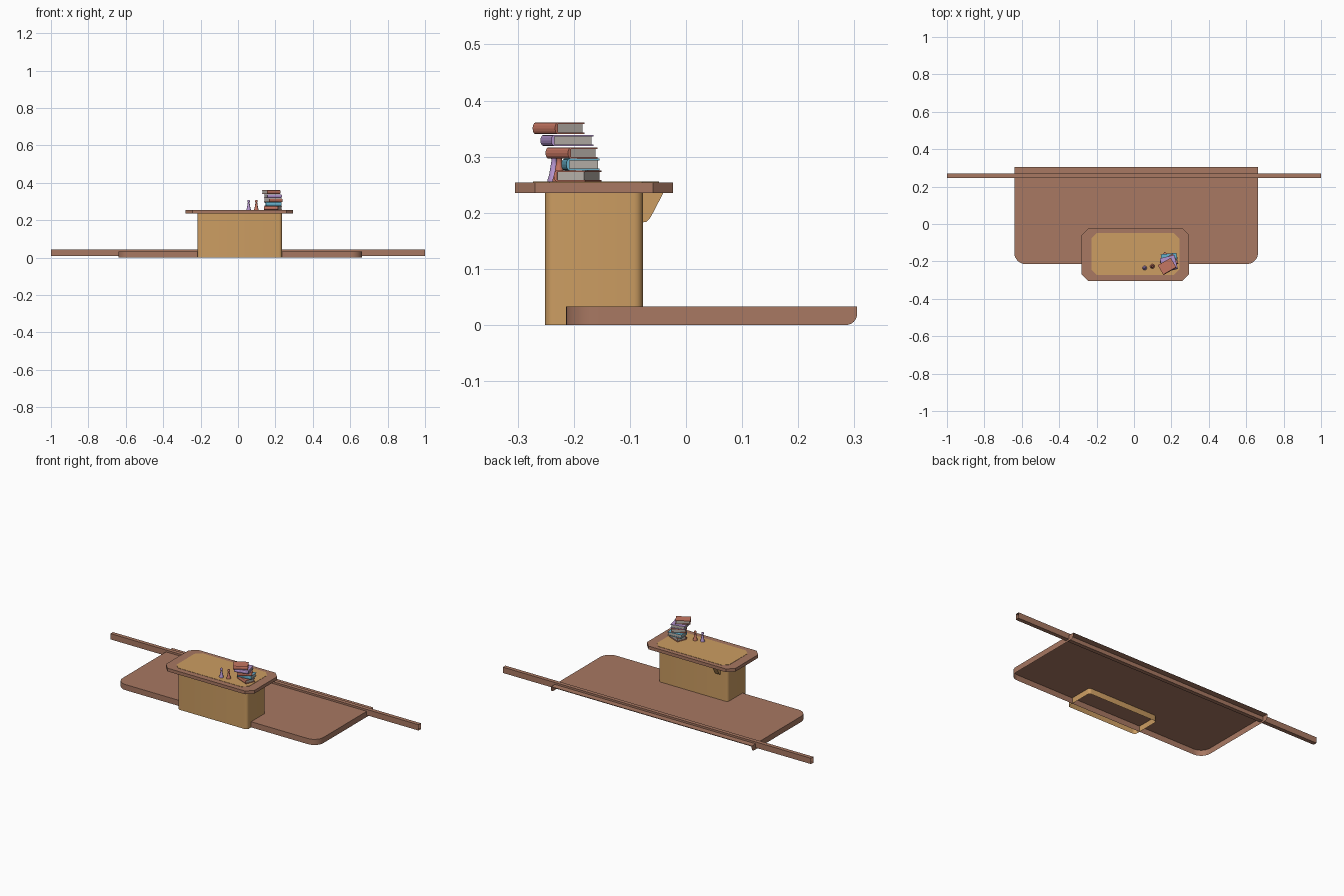
import bpy, bmesh, math
from mathutils import Matrix, Vector

cube = bpy.data.objects.get("Cube")
if cube:
    bpy.data.objects.remove(cube, do_unlink=True)


def make_material(name, *rgb):
    """Flat material from 0-255 display values."""
    lin = [((c / 255 + 0.055) / 1.055) ** 2.4 for c in rgb] + [1]
    m = bpy.data.materials.new(name)
    m.use_nodes = True
    m.diffuse_color = lin
    m.node_tree.nodes["Principled BSDF"].inputs["Base Color"].default_value = lin
    return m


brown = make_material("brown wood", 168, 120, 98)
tan = make_material("tan wood", 204, 157, 98)
salmon = make_material("salmon cover", 197, 118, 98)
blue = make_material("blue cover", 104, 178, 204)
lavender = make_material("lavender cover", 182, 150, 208)
paper = make_material("paper", 182, 176, 168)


def finish(name, bm, *mats, smooth=False, normals=True):
    if normals:
        bmesh.ops.recalc_face_normals(bm, faces=bm.faces)
    me = bpy.data.meshes.new(name)
    bm.to_mesh(me)
    bm.free()
    ob = bpy.data.objects.new(name, me)
    bpy.context.collection.objects.link(ob)
    for m in mats:
        me.materials.append(m)
    if smooth:
        bpy.context.view_layer.objects.active = ob
        ob.select_set(True)
        bpy.ops.object.shade_smooth_by_angle(angle=math.radians(40))
        ob.select_set(False)
    return ob


def arc(cx, cy, r, start, end, n=6):
    """Points on an arc, angles in degrees."""
    angles = [math.radians(start + (end - start) * i / n) for i in range(n + 1)]
    return [(cx + r * math.cos(a), cy + r * math.sin(a)) for a in angles]


def rounded_rect(x0, x1, y0, y1, r, n):
    return (arc(x1 - r, y1 - r, r, 0, 90, n) + arc(x0 + r, y1 - r, r, 90, 180, n)
            + arc(x0 + r, y0 + r, r, 180, 270, n) + arc(x1 - r, y0 + r, r, 270, 360, n))


def face(bm, pts):
    return bm.faces.new([bm.verts.new(p) for p in pts])


def prism(bm, outline, z0, z1, bottom=True, top=True):
    """Extruded outline; returns the top face if there is one."""
    lo = [bm.verts.new((x, y, z0)) for x, y in outline]
    hi = [bm.verts.new((x, y, z1)) for x, y in outline]
    for i in range(len(lo)):
        j = (i + 1) % len(lo)
        bm.faces.new((lo[i], lo[j], hi[j], hi[i]))
    if bottom:
        bm.faces.new(lo[::-1])
    return bm.faces.new(hi) if top else None


# Platform: a shell open below and behind, rounded at the front corners
X0, X1, FRONT, BACK, TOP, R = -0.64, 0.663, -0.214, 0.305, 0.033, 0.06
bm = bmesh.new()
path = arc(X0 + R, FRONT + R, R, 180, 270, 8) + arc(X1 - R, FRONT + R, R, 270, 360, 8)
face(bm, [(x, y, TOP) for x, y in path] + [(X1, BACK, TOP), (X0, BACK, TOP)])
for (ax, ay), (bx, by) in zip(path, path[1:]):
    face(bm, [(ax, ay, 0), (bx, by, 0), (bx, by, TOP), (ax, ay, TOP)])
side = [(FRONT + R, TOP), (FRONT + R, 0)] + arc(BACK - 0.02, 0.02, 0.02, 270, 360) + [(BACK, TOP)]
for x in (X0, X1):
    pts = [(x, y, z) for y, z in side]
    face(bm, pts if x == X1 else pts[::-1])
bmesh.ops.remove_doubles(bm, verts=bm.verts, dist=0.0001)
finish("platform", bm, brown, smooth=True, normals=False)

# Long rail across the back: a tube with open ends
bm = bmesh.new()
section = [(0.246, 0.01), (0.269, 0.01), (0.269, 0.044), (0.246, 0.044)]
for (ya, za), (yb, zb) in zip(section, section[1:] + section[:1]):
    face(bm, [(-1, ya, za), (-1, yb, zb), (1, yb, zb), (1, ya, za)])
bmesh.ops.remove_doubles(bm, verts=bm.verts, dist=0.0001)
finish("back_rail", bm, brown)

# Desk pedestal, open below
bm = bmesh.new()
prism(bm, rounded_rect(-0.217, 0.235, -0.251, -0.077, 0.016, 4), 0, 0.237, False, False)
finish("desk_pedestal", bm, tan, smooth=True)

# Desk top with clipped corners and an inlaid panel
bm = bmesh.new()
prism(bm, rounded_rect(-0.28, 0.295, -0.305, -0.023, 0.036, 1), 0.235, 0.254)
finish("desk_top", bm, brown)
bm = bmesh.new()
prism(bm, rounded_rect(-0.228, 0.243, -0.273, -0.048, 0.03, 1), 0.252, 0.2555)
finish("desk_inlay", bm, tan)

# Small bracket under the back of the desk top
bm = bmesh.new()
prism(bm, [(-0.077, 0.236), (-0.077, 0.183), (-0.07, 0.184), (-0.063, 0.192), (-0.04, 0.236)],
      -0.17, -0.14)
for v in bm.verts:
    v.co = Vector((v.co.z, v.co.x, v.co.y))
finish("desk_bracket", bm, tan)


def book(name, cover, x, y, z, w, d, h, angle):
    """Closed book, with a rounded spine towards the front."""
    t, bulge = 0.003, 0.006
    bm = bmesh.new()
    outer = [(d / 2, 0), (d / 2, h), (-d / 2 + bulge, h)]
    outer += [(-d / 2 + bulge - bulge * math.sin(a), h / 2 + h / 2 * math.cos(a))
              for a in [math.pi * i / 6 for i in range(1, 6)]]
    outer += [(-d / 2 + bulge, 0)]
    # C-shaped cover section: outer line, then back along the inside
    inner = [(d / 2, t), (-d / 2 + bulge, t), (-d / 2 + bulge, h - t), (d / 2, h - t)]
    section = outer[1:] + [outer[0]] + inner
    prism(bm, section, -w / 2, w / 2)
    covers = len(bm.faces)
    e = 0.003
    prism(bm, [(d / 2 - e, t), (d / 2 - e, h - t), (-d / 2 + bulge, h - t), (-d / 2 + bulge, t)],
          -w / 2 + e, w / 2 - e)
    bm.faces.ensure_lookup_table()
    for f in bm.faces[covers:]:
        f.material_index = 1
    turn = Matrix.Translation((x, y, z)) @ Matrix.Rotation(math.radians(angle), 4, 'Z')
    for v in bm.verts:
        v.co = turn @ Vector((v.co.z, v.co.x, v.co.y))
    finish(name, bm, cover, paper)


# Stack of books
book("book_bottom", salmon, 0.187, -0.193, 0.2555, 0.08, 0.060, 0.020, -22)
book("book_second", blue, 0.188, -0.188, 0.2755, 0.085, 0.060, 0.021, 6)
book("book_third", salmon, 0.188, -0.204, 0.2965, 0.08, 0.061, 0.020, 30)
book("book_fourth", lavender, 0.186, -0.212, 0.319, 0.08, 0.078, 0.020, 14)
book("book_top", salmon, 0.177, -0.227, 0.340, 0.08, 0.061, 0.021, 30)


def figurine(name, mat, x, y):
    """Small turned piece with a flared base and a rounded head."""
    profile = [(0.012, 0), (0.012, 0.004), (0.009, 0.012), (0.006, 0.03), (0.0045, 0.04),
               (0.007, 0.044), (0.007, 0.049), (0.004, 0.054)]
    bm = bmesh.new()
    n = 12
    rings = [[bm.verts.new((x + r * math.cos(math.tau * i / n), y + r * math.sin(math.tau * i / n),
                            0.255 + z)) for i in range(n)] for r, z in profile]
    for a, b in zip(rings, rings[1:]):
        for i in range(n):
            j = (i + 1) % n
            bm.faces.new((a[i], a[j], b[j], b[i]))
    bm.faces.new(rings[0][::-1])
    bm.faces.new(rings[-1])
    finish(name, bm, mat, smooth=True)


figurine("figurine_right", lavender, 0.057, -0.235)
figurine("figurine_left", salmon, 0.098, -0.226)
